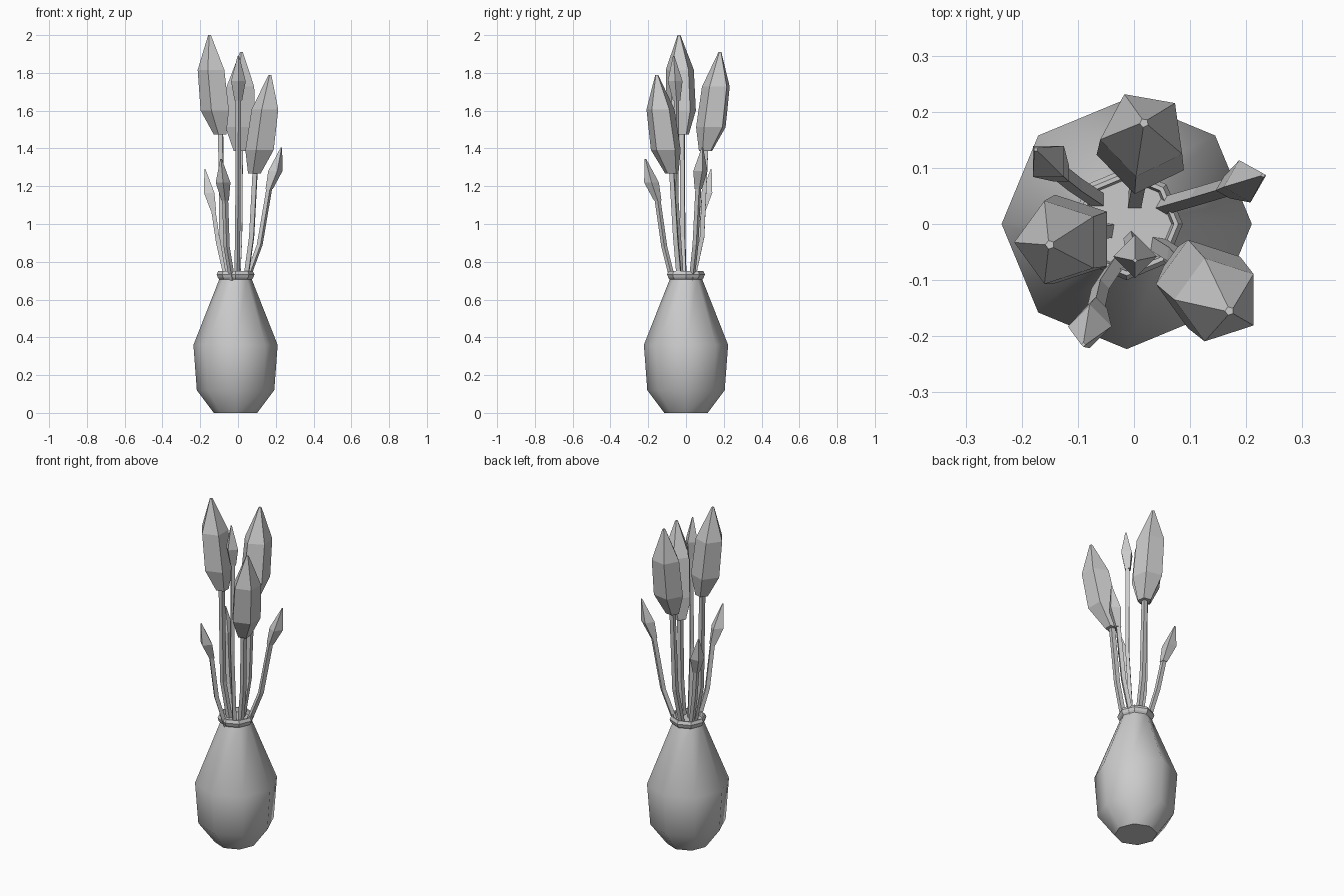
import bpy, bmesh, math
from mathutils import Vector

cube = bpy.data.objects.get("Cube")
if cube:
    bpy.data.objects.remove(cube, do_unlink=True)

grey = bpy.data.materials.new("plain_grey")
grey.use_nodes = True
GREY = (0.6, 0.6, 0.6, 1)
grey.diffuse_color = GREY
grey.node_tree.nodes["Principled BSDF"].inputs["Base Color"].default_value = GREY


def loft(name, centres, radii, sides, phase=0.0, smooth=False):
    """Skin horizontal rings of vertices and cap both ends."""
    bm = bmesh.new()
    rings = []
    for c, r in zip(centres, radii):
        angles = [math.radians(phase) + math.tau * i / sides for i in range(sides)]
        rings.append([bm.verts.new(Vector(c) + Vector((r * math.cos(a), r * math.sin(a), 0)))
                      for a in angles])
    for low, high in zip(rings, rings[1:]):
        for i in range(sides):
            j = (i + 1) % sides
            bm.faces.new((low[i], low[j], high[j], high[i]))
    bm.faces.new(rings[0][::-1])
    bm.faces.new(rings[-1])
    mesh = bpy.data.meshes.new(name)
    bm.to_mesh(mesh)
    bm.free()
    mesh.materials.append(grey)
    obj = bpy.data.objects.new(name, mesh)
    bpy.context.collection.objects.link(obj)
    if smooth:
        bpy.ops.object.select_all(action='DESELECT')
        obj.select_set(True)
        bpy.context.view_layer.objects.active = obj
        bpy.ops.object.shade_smooth_by_angle(angle=math.radians(50))
    return obj


def flower(label, path, tip, sides, phase, profile, stem_radius):
    """Bent stem with a faceted, pointed bud leaning from its end."""
    loft(label + "_stem", path, [stem_radius] * len(path), 4, phase)
    base, tip = Vector(path[-1]), Vector(tip)
    # profile rows: height along the bud, lean towards the tip, radius
    centres = []
    for height, lean, _ in profile:
        c = base.lerp(tip, lean)
        c.z = base.z + (tip.z - base.z) * height
        centres.append(c)
    loft(label + "_bud", centres, [row[2] for row in profile], sides, phase)


# Vase body, with a rolled lip and a sunken top
body = [(0, 0.115), (0.12, 0.205), (0.36, 0.223), (0.71, 0.085)]
loft("vase_body", [(-0.013, 0, z) for z, r in body], [r for z, r in body], 8, smooth=True)
lip = [(0.705, 0.085), (0.716, 0.094), (0.733, 0.1), (0.75, 0.092), (0.75, 0.084), (0.725, 0.08)]
loft("vase_lip", [(-0.013, 0, z) for z, r in lip], [r for z, r in lip], 8)

# Large five-sided buds
LARGE = [(0, 0, 0.037), (0.24, 0.4, 0.083), (0.65, 0.75, 0.078), (1, 1, 0.008)]
flower("left_large", [(-0.045, -0.01, 0.7), (-0.085, -0.017, 0.93), (-0.092, -0.02, 1.475)],
       (-0.15, -0.037, 2.0), 5, 36, LARGE, 0.017)
flower("back_large", [(0, 0.035, 0.7), (0.01, 0.085, 0.93), (0.014, 0.105, 1.387)],
       (0.018, 0.18, 1.91), 5, 44, LARGE, 0.017)
flower("front_large", [(0.04, -0.035, 0.7), (0.072, -0.055, 0.93), (0.09, -0.075, 1.267)],
       (0.17, -0.155, 1.79), 5, 36, LARGE, 0.017)

# Small four-sided buds
SMALL = [(0, 0, 0.02), (0.43, 0.5, 0.039), (1, 1, 0.004)]
flower("tall_small", [(-0.005, -0.025, 0.7), (0, -0.055, 1.15), (0.002, -0.05, 1.655)],
       (0.002, -0.065, 1.89), 4, 0, SMALL, 0.014)
flower("right_small", [(0.045, 0.03, 0.7), (0.115, 0.05, 0.89), (0.165, 0.065, 1.185)],
       (0.23, 0.087, 1.405), 4, 15, SMALL, 0.016)
flower("back_left_small", [(-0.06, 0.04, 0.7), (-0.105, 0.07, 0.9), (-0.13, 0.09, 1.07)],
       (-0.175, 0.133, 1.29), 4, 45, SMALL, 0.016)
flower("front_left_small", [(-0.03, -0.07, 0.7), (-0.06, -0.115, 0.88), (-0.068, -0.15, 1.125)],
       (-0.09, -0.215, 1.345), 4, 0, SMALL, 0.016)
